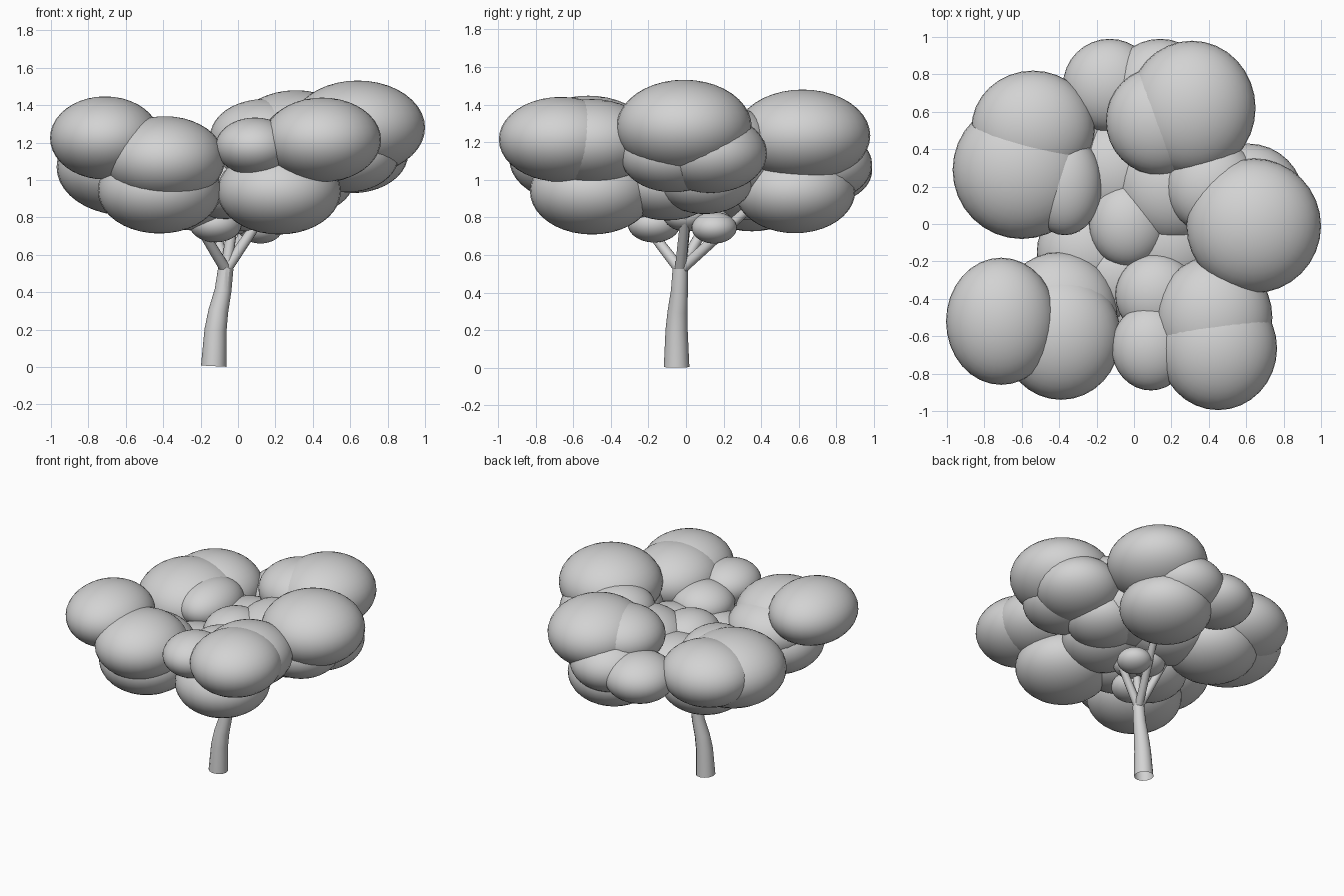
import bpy
import bmesh
from mathutils import Matrix, Vector

# Remove only the default cube
cube = bpy.data.objects.get("Cube")
if cube:
    bpy.data.objects.remove(cube, do_unlink=True)


def make_material(name, colour):
    mat = bpy.data.materials.new(name)
    mat.use_nodes = True
    mat.diffuse_color = colour
    shader = next(n for n in mat.node_tree.nodes if n.type == "BSDF_PRINCIPLED")
    shader.inputs["Base Color"].default_value = colour
    shader.inputs["Roughness"].default_value = 0.8
    return mat


GREY = make_material("plain_grey", (0.65, 0.65, 0.65, 1))
FLATNESS = 0.7


def add_mesh(name, mesh):
    """Link a mesh as an object with smooth rounded sides."""
    obj = bpy.data.objects.new(name, mesh)
    bpy.context.collection.objects.link(obj)
    mesh.materials.clear()
    mesh.materials.append(GREY)
    bpy.ops.object.select_all(action="DESELECT")
    obj.select_set(True)
    bpy.context.view_layer.objects.active = obj
    bpy.ops.object.shade_smooth_by_angle()
    return obj


def foliage(name, puffs):
    """One cluster of flattened round puffs: x, y, z, width[, depth]."""
    bm = bmesh.new()
    for x, y, z, width, *depth in puffs:
        deep = depth[0] if depth else width
        tall = FLATNESS * (width + deep) / 2
        place = Matrix.Translation((x, y, z)) @ Matrix.Diagonal((width, deep, tall, 1))
        bmesh.ops.create_uvsphere(bm, u_segments=32, v_segments=20, radius=1, matrix=place)
    mesh = bpy.data.meshes.new(name)
    bm.to_mesh(mesh)
    bm.free()
    return add_mesh(name, mesh)


def limb(name, points):
    """A tapered round limb, open at the ends, along points of x, y, z, radius."""
    curve = bpy.data.curves.new(name + "_path", "CURVE")
    curve.dimensions = "3D"
    curve.bevel_depth = 1
    curve.bevel_resolution = 4
    spline = curve.splines.new("POLY")
    spline.points.add(len(points) - 1)
    for point, (x, y, z, radius) in zip(spline.points, points):
        point.co = (x, y, z, 1)
        point.radius = radius
    helper = bpy.data.objects.new(name + "_path", curve)
    bpy.context.collection.objects.link(helper)
    graph = bpy.context.evaluated_depsgraph_get()
    mesh = bpy.data.meshes.new_from_object(helper.evaluated_get(graph))
    bpy.data.objects.remove(helper, do_unlink=True)
    mesh.name = name
    return add_mesh(name, mesh)


# Bent trunk
limb("trunk", [
    (-.13, -.05, .005, .068),
    (-.12, -.05, .2, .059),
    (-.105, -.045, .3, .053),
    (-.08, -.035, .41, .045),
    (-.065, -.03, .53, .041),
])

# Branches fanning out of the trunk top
fork = Vector((-.065, -.03, .52))
tips = {
    "front_branch": (-.2, -.2, .74),
    "side_branch": (.15, .0, .84),
    "back_branch": (.11, .36, .87),
    "rear_side_branch": (-.16, .16, .86),
    "middle_branch": (-.01, .01, .88),
}
for name, tip in tips.items():
    limb(name, [(*fork, .03), (*fork.lerp(Vector(tip), .5), .028), (*tip, .025)])

# Foliage clusters
foliage("front_right_foliage", [
    (-.71, -.52, 1.225, .295, .34),
    (-.39, -.60, 1.11, .32, .34),
    (-.40, -.46, 1.05, .31),
    (-.42, -.50, .945, .33),
])
foliage("front_left_foliage", [
    (.45, -.665, 1.215, .315, .33),
    (.43, -.50, 1.205, .31, .33),
    (.09, -.66, 1.18, .21, .23),
    (.12, -.38, 1.12, .22),
    (.22, -.50, .94, .33),
])
foliage("left_foliage", [
    (.64, -.01, 1.28, .36),
    (.61, .13, 1.14, .30),
    (.58, -.07, 1.13, .28),
    (.36, .10, 1.0, .26),
])
foliage("back_left_foliage", [
    (.31, .62, 1.235, .34, .36),
    (.14, .55, 1.23, .29),
    (.14, .71, 1.08, .28),
    (-.13, .74, 1.05, .25),
    (.20, .58, .94, .32),
])
foliage("back_right_foliage", [
    (-.54, .51, 1.1, .33, .31),
    (-.60, .29, 1.07, .37),
    (-.37, .21, 1.12, .2, .27),
    (-.41, .35, .95, .32),
])
foliage("middle_foliage", [
    (-.03, 0, 1.08, .21, .23),
    (.21, .2, 1.07, .3),
    (.42, .2, 1.22, .25),
    (.2, -.1, .98, .28),
    (-.25, -.15, .92, .27),
    (-.07, -.28, .96, .24),
    (-.10, .28, .98, .28),
])
foliage("lower_foliage", [
    (-.12, -.17, .765, .14),
    (.12, .15, .745, .12),
    (-.02, .11, .8, .13),
    (.03, .0, .81, .12),
])
